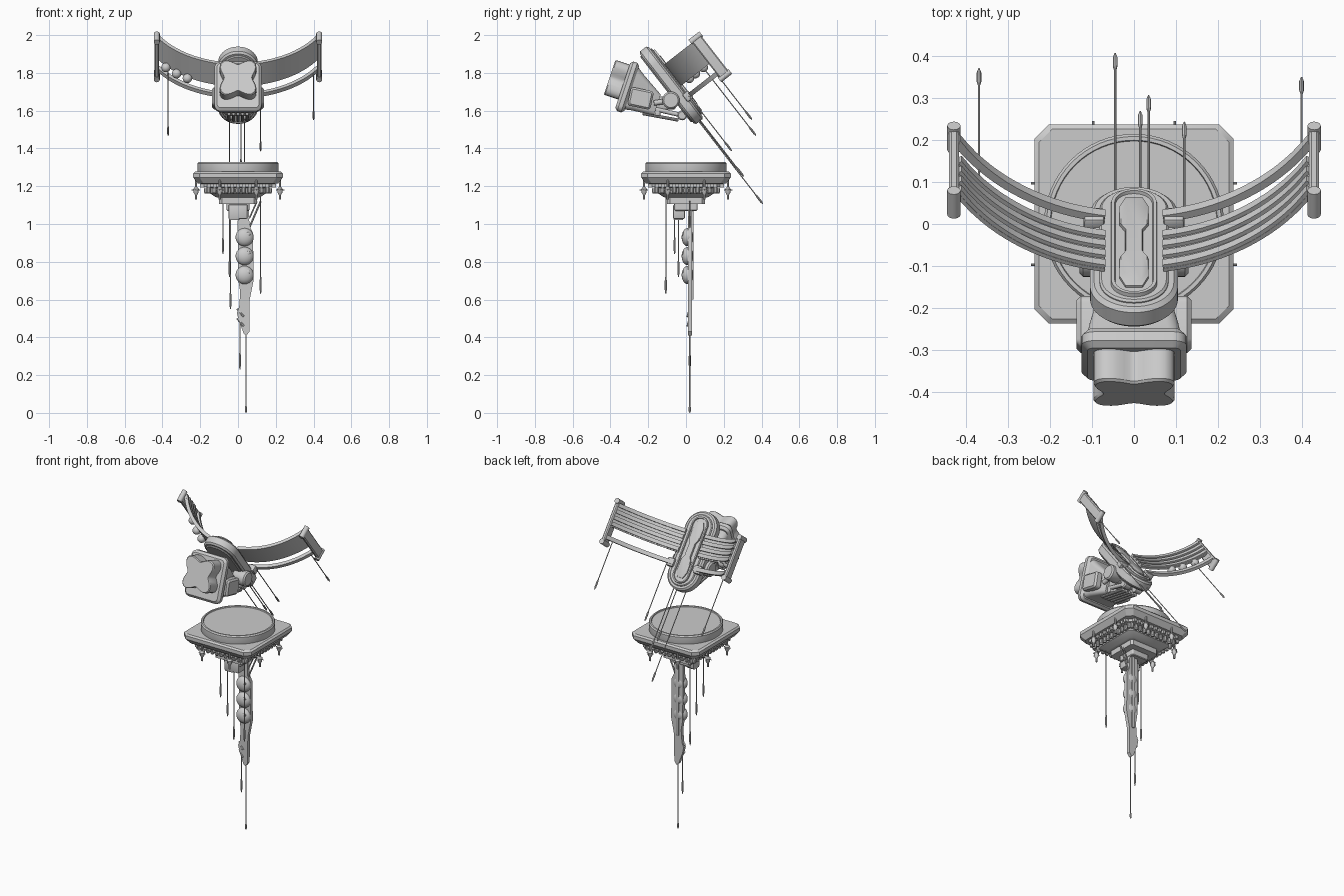
import bpy, bmesh, math
from mathutils import Matrix, Vector

old = bpy.data.objects.get("Cube")
if old:
    bpy.data.objects.remove(old, do_unlink=True)

grey = bpy.data.materials.new("hull grey")
grey.use_nodes = True
colour = (0.6, 0.6, 0.6, 1)
grey.diffuse_color = colour
grey.node_tree.nodes["Principled BSDF"].inputs["Base Color"].default_value = colour
parts = []
I = Matrix.Identity(4)


def move(x, y, z):
    return Matrix.Translation((x, y, z))


def turn(deg, axis="X"):
    return Matrix.Rotation(math.radians(deg), 4, axis)


def finish(name, bm, m=I):
    bm.transform(m)
    bmesh.ops.recalc_face_normals(bm, faces=bm.faces)
    me = bpy.data.meshes.new(name)
    bm.to_mesh(me)
    bm.free()
    me.materials.append(grey)
    ob = bpy.data.objects.new(name, me)
    bpy.context.collection.objects.link(ob)
    parts.append(ob)
    return ob


def loft(name, rings, m=I):
    """Skin a list of equal-sized point rings and cap both ends."""
    bm = bmesh.new()
    vs = [[bm.verts.new(p) for p in r] for r in rings]
    n = len(vs[0])
    for a, b in zip(vs, vs[1:]):
        for i in range(n):
            j = (i + 1) % n
            bm.faces.new((a[i], a[j], b[j], b[i]))
    bm.faces.new(vs[0][::-1])
    bm.faces.new(vs[-1])
    return finish(name, bm, m)


def rrect(hx, hy, r, z, seg=6, cy=0):
    """Rounded rectangle ring; one segment gives a chamfered corner."""
    pts = []
    for k, (sx, sy) in enumerate([(1, 1), (-1, 1), (-1, -1), (1, -1)]):
        for i in range(seg + 1):
            a = math.pi / 2 * (k + i / seg)
            pts.append((sx * (hx - r) + r * math.cos(a),
                        cy + sy * (hy - r) + r * math.sin(a), z))
    return pts


def slab(name, hx, hy, r, z0, z1, bev, m=I, seg=6):
    e = min(bev, r * .9)
    small = (hx - e, hy - e, r - e)
    return loft(name, [rrect(*small, z0, seg), rrect(hx, hy, r, z0 + bev, seg),
                       rrect(hx, hy, r, z1 - bev, seg), rrect(*small, z1, seg)], m)


def turned(name, profile, m=I, seg=24):
    """Round part from (radius, height) pairs."""
    return loft(name, [[(r * math.cos(2 * math.pi * i / seg), r * math.sin(2 * math.pi * i / seg), z)
                        for i in range(seg)] for r, z in profile], m)


def ball(name, loc, r, squash=1, m=I):
    bm = bmesh.new()
    bmesh.ops.create_uvsphere(bm, u_segments=20, v_segments=12, radius=r)
    return finish(name, bm, m @ move(*loc) @ Matrix.Diagonal((1, squash, 1, 1)))


def box(name, loc, size, bev=0, m=I):
    bm = bmesh.new()
    bmesh.ops.create_cube(bm, size=1)
    bm.transform(Matrix.Diagonal((*size, 1)))
    if bev:
        bmesh.ops.bevel(bm, geom=bm.edges[:], offset=bev, segments=2, affect="EDGES", profile=.5)
    return finish(name, bm, m @ move(*loc))


def rod(name, a, b, r=.0028, tip=0, m=I, seg=8):
    """Thin mast from a to b; tip adds a slim swelling of that length near b."""
    a, b = Vector(a), Vector(b)
    d = b - a
    length = d.length
    prof = [(r, 0), (r, length)]
    if tip:
        prof = [(r, 0), (r, length - tip * 1.3), (r * 2, length - tip),
                (r * 2, length - tip * .3), (r * .7, length)]
    q = d.to_track_quat("Z", "Y").to_matrix().to_4x4()
    return turned(name, prof, m @ move(*a) @ q, seg)


# ---- lower platform: round deck on a stepped, chamfered square hull
turned("deck_disc", [(.212, 1.27), (.215, 1.28), (.215, 1.32), (.209, 1.328), (.2, 1.328),
                     (.198, 1.322)], seg=64)
tiers = [(.227, 1.277), (.237, 1.268), (.237, 1.246), (.212, 1.214), (.185, 1.212), (.185, 1.196),
         (.152, 1.19), (.152, 1.165), (.118, 1.142), (.1, 1.14), (.1, 1.107)]
loft("platform_hull", [rrect(h, h, h * .14, z, 1) for h, z in tiers])
slab("platform_keel", .06, .06, .01, 1.07, 1.11, .004)
box("keel_block", (0, -.037, 1.065), (.1, .062, .075), .005)
box("keel_step", (-.02, -.04, 1.035), (.055, .05, .03), .004)

# beads, teeth and hanging sensors round each side
for s in range(4):
    m = turn(90 * s, "Z")
    for i in range(11):
        x = (i - 5) * .031
        turned("edge_bead", [(.008, 1.162), (.012, 1.168), (.012, 1.186), (.008, 1.196)],
               m @ move(x, -.168, 0), 10)
        box("edge_tooth", (x, -.19, 1.203), (.018, .02, .02), 0, m)
    for x in (-.097, .097):
        rod("sensor_stem", (x, -.222, 1.235), (x, -.222, 1.13), .006, 0, m)
        turned("sensor_pod", [(.004, 1.15), (.013, 1.165), (.016, 1.185), (.008, 1.195)],
               m @ move(x, -.222, 0), 10)
        rod("sensor_spike", (x - .022, -.222, 1.18), (x + .022, -.222, 1.18), .003, 0, m)
        rod("sensor_spike", (x, -.2, 1.18), (x, -.246, 1.18), .003, 0, m)

# ---- hanging blade with three round tanks
blade = [(0, 1.11), (.058, 1.11), (.06, .99), (.08, .95), (.082, .7), (.062, .6), (.06, .43), (.045, .41),
         (.03, .42), (.004, .49), (-.006, .53), (.006, .56), (.012, .64), (.002, .7), (-.002, .97)]
loft("blade", [[(x, y, z) for x, z in blade] for y in (.01, .032)])
box("blade_spine", (.035, .03, .85), (.018, .02, .5), .004)
for z in (.93, .83, .73):
    ball("tank", (.035, .008, z), .048, .65)
    ball("tank_port", (.054, -.014, z + .016), .011, .6)
for z in (.5, .55):
    rod("blade_clip", (-.004, .02, z), (.03, .008, z - .04), .006)
rod("brace", (.06, .02, .98), (.12, .02, 1.12), .005)
rod("brace", (.06, .02, 1.03), (.1, .02, 1.12), .004)

# masts below the platform: x, y, top, bottom
for x, y, top, low in [(-.08, -.06, 1.2, .84), (.12, -.107, 1.2, .63), (-.045, -.04, 1.1, .72),
                       (-.04, .015, 1.1, .55), (.01, .02, .6, .23), (.042, .02, .45, 0)]:
    rod("lower_mast", (x, y, top), (x, y, low), .0028, .07 if low else .03)

# ---- tilted upper craft: local y runs down its length, local z out of its back
M = move(0, -.075, 1.737) @ turn(-52.2)
slab("oval_body", .105, .243, .104, -.034, .026, .01, M, 12)
slab("oval_step", .082, .22, .081, .02, .034, .005, M, 12)
loft("oval_rim", [rrect(w, w + .15, w - .001, z, 12) for w, z in
                  [(.056, .03), (.054, .044), (.046, .044), (.044, .036)]], M)
slab("front_oval_step", .086, .222, .085, -.042, -.03, .005, M, 12)
q = [(.021, .045), (.035, .07), (.035, .135), (.02, .172)]
bone = q + [(-x, y) for x, y in q[::-1]] + [(-x, -y) for x, y in q] + [(x, -y) for x, y in q[::-1]]
loft("back_hatch", [[(x * k, y * k, z) for x, y in bone] for k, z in
                    [(1, .034), (1, .043), (.9, .047)]], M)

# curved wings: bands swept along one shared arc
R, RISE = .5, .035


def arc_point(x, side, v, t):
    a = math.asin(x / R)
    r = R - t
    return (side * r * math.sin(a), v, RISE + R - r * math.cos(a))


def band(name, side, v0, v1, t0, t1, steps=18):
    xs = [.07 + .355 * i / steps for i in range(steps + 1)]
    loft(name, [[arc_point(x, side, v, t) for v, t in
                 ((v0, t0), (v1, t0), (v1, t1), (v0, t1))] for x in xs], M)


for side in (1, -1):
    band("wing_panel", side, -.11, .034, -.004, .006)
    for v in (-.1, -.062, -.024, .014):
        band("wing_rail", side, v - .009, v + .013, .004, .016)
    band("wing_strut", side, .088, .112, -.008, .012)
    slab("wing_end_bar", .012, .132, .011, .222, .282, .006, M @ move(side * .43, .008, 0))
    for v in (-.118, .134):
        rod("end_bar_cap", (side * .43, v, .215), (side * .43, v, .288), .016, 0, M, 12)
    box("strut_root", (side * .095, .1, .03), (.05, .05, .04), .008, M)

for x in (.37, .315, .26):
    ball("wing_tank", arc_point(x, -1, .03, -.016), .025, 1, M)

# masts trailing from the upper craft: x, start, end, height off the body
for x, a, b, n in [(-.37, .03, .486, .187), (.4, .1, .407, .222), (-.045, .18, .794, -.006),
                   (.035, .18, .618, .003), (.015, .18, .56, 0), (.12, .1, .472, .036)]:
    rod("trailing_mast", (x, a, n), (x, b, n), .0028, .05, M)

# ---- forward head: local z points forward, local y up
H = move(0, -.31, 1.725) @ turn(90 - 18.4)
slab("head_flange", .125, .138, .035, -.024, .026, .014, H)
clover = []
for i in range(48):
    a = 2 * math.pi * i / 48
    r = .1 - .024 * math.cos(4 * a)
    clover.append((r * math.cos(a), r * math.sin(a) + .019))
loft("clover_lens", [[(x * k, y * k, z) for x, y in clover] for k, z in
                     [(1, .02), (1, .1), (.95, .106)]], H)
loft("head_body", [rrect(.112, .118, .03, -.02), rrect(.105, .1, .03, -.06, cy=-.01),
                   rrect(.075, .058, .02, -.18, cy=-.04)], H)
for side in (1, -1):
    slab("side_pod", .062, .05, .018, -.025, .025, .01,
         move(side * .112, -.24, 1.665) @ turn(-12) @ turn(90, "Y") @ turn(90, "Z"))
    turned("pivot_drum", [(.04, .04), (.046, .05), (.046, .122), (.038, .13)],
           move(0, -.08, 1.655) @ turn(side * 90, "Y"), 28)
    turned("small_roller", [(.024, .02), (.026, .06), (.02, .066)],
           move(0, -.02, 1.575) @ turn(side * 90, "Y"), 20)
    rod("neck_pipe", (side * .055, -.17, 1.61), (side * .05, -.02, 1.575), .012, 0, I, 12)
    rod("neck_pipe", (side * .085, -.17, 1.64), (side * .08, -.08, 1.655), .014, 0, I, 12)
box("neck", (0, -.12, 1.64), (.12, .13, .07), .012)
for i in range(5):
    x = (i - 2) * .024
    rod("under_rib", (x, -.23, 1.585), (x, -.04, 1.55), .009, 0, I, 10)
box("rib_bar", (0, -.15, 1.59), (.13, .03, .035), .006)

# smooth the round surfaces and keep edges crisp
bpy.ops.object.select_all(action="DESELECT")
for ob in parts:
    ob.select_set(True)
bpy.context.view_layer.objects.active = parts[0]
bpy.ops.object.shade_smooth_by_angle(angle=math.radians(32))
